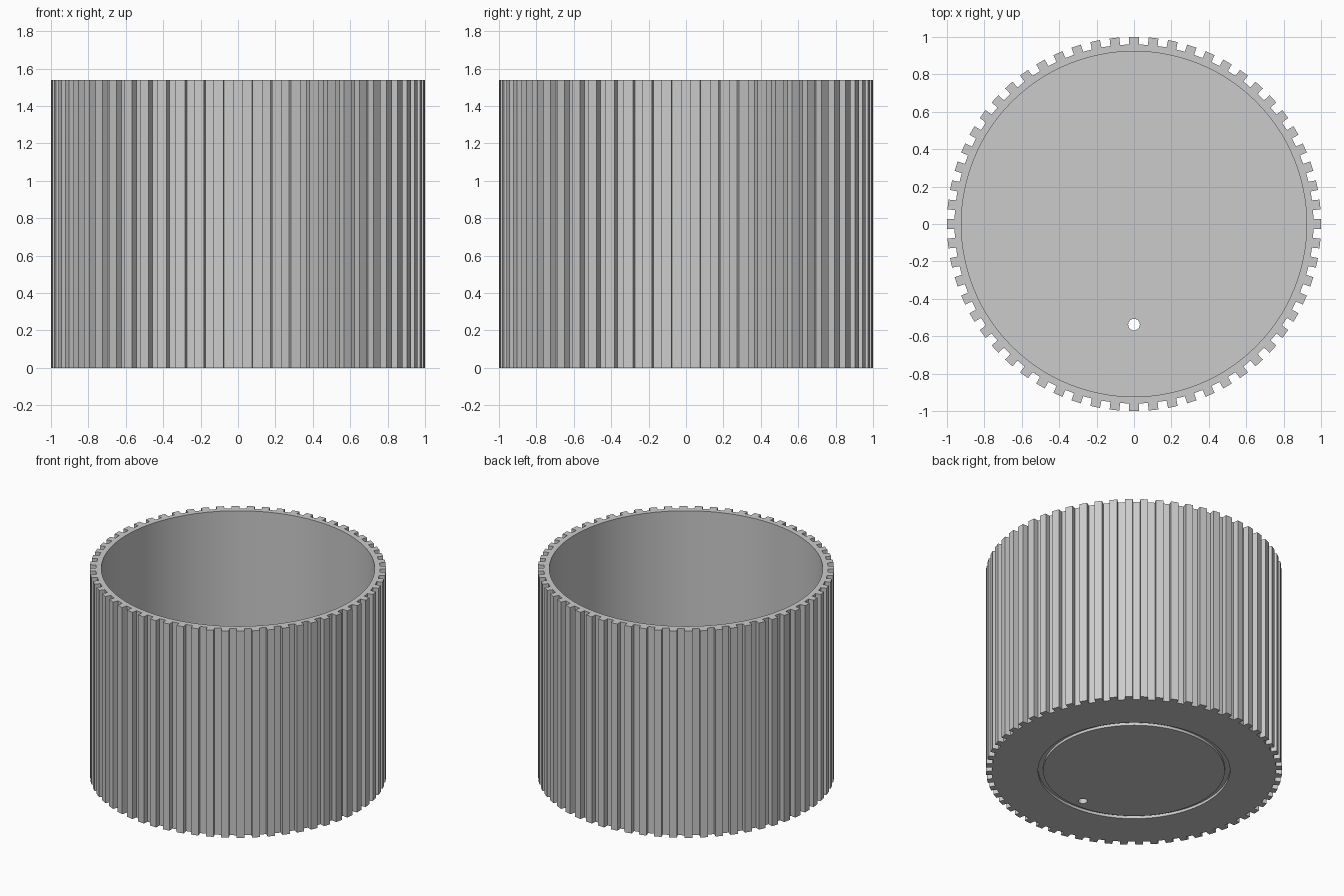
import bpy
import bmesh
from math import cos, sin, tau, asin, sqrt

TEETH, HEIGHT, FLOOR = 60, 1.54, 0.077
TIP, ROOT, BORE = 1.0, 0.96, 0.923

cube = bpy.data.objects.get("Cube")
if cube:
    bpy.data.objects.remove(cube, do_unlink=True)

grey = bpy.data.materials.new("light grey")
grey.use_nodes = True
grey.diffuse_color = (0.6, 0.6, 0.6, 1)
grey.node_tree.nodes["Principled BSDF"].inputs["Base Color"].default_value = (0.6, 0.6, 0.6, 1)


def finish(bm, name):
    bmesh.ops.recalc_face_normals(bm, faces=bm.faces)
    mesh = bpy.data.meshes.new(name)
    bm.to_mesh(mesh)
    bm.free()
    mesh.materials.append(grey)
    obj = bpy.data.objects.new(name, mesh)
    bpy.context.collection.objects.link(obj)
    return obj


def prism(name, outline, z0, z1):
    """Closed outline pulled straight up from z0 to z1."""
    bm = bmesh.new()
    face = bm.faces.new([bm.verts.new((x, y, z0)) for x, y in outline])
    top = bmesh.ops.extrude_face_region(bm, geom=[face])["geom"]
    verts = [g for g in top if isinstance(g, bmesh.types.BMVert)]
    bmesh.ops.translate(bm, verts=verts, vec=(0, 0, z1 - z0))
    return finish(bm, name)


def circle(radius, count, cy=0):
    return [(radius * cos(tau * i / count), cy + radius * sin(tau * i / count))
            for i in range(count)]


def ring(name, r0, r1, z0, z1, count):
    """Rectangular section swept round the z axis."""
    bm = bmesh.new()
    section = [(r0, z0), (r1, z0), (r1, z1), (r0, z1)]
    loops = [[bm.verts.new((r * cos(tau * i / count), r * sin(tau * i / count), z))
              for r, z in section] for i in range(count)]
    for i in range(count):
        a, b = loops[i - 1], loops[i]
        for k in range(4):
            bm.faces.new((a[k - 1], a[k], b[k], b[k - 1]))
    return finish(bm, name)


# Outline with straight-sided teeth, one centred on each axis
half = 0.0262
outline = []
for i in range(TEETH):
    a = tau * i / TEETH
    for r, side in ((ROOT, -half), (TIP, -half), (TIP, half), (ROOT, half)):
        along = sqrt(r * r - side * side) if r == ROOT else r
        outline.append((along * cos(a) - side * sin(a), along * sin(a) + side * cos(a)))
cup = prism("ribbed_cup", outline, 0, HEIGHT)

# Cavity, drain hole and round groove under the base
cutters = [
    prism("cavity_cutter", circle(BORE, 128), FLOOR, HEIGHT + 0.1),
    prism("hole_cutter", circle(0.031, 32, -0.538), -0.1, FLOOR + 0.1),
    ring("groove_cutter", 0.613, 0.648, -0.1, 0.02, 128),
]
for cutter in cutters:
    cutter.hide_render = True
    mod = cup.modifiers.new(cutter.name, "BOOLEAN")
    mod.operation = "DIFFERENCE"
    mod.solver = "EXACT"
    mod.object = cutter

# Keep the cut result and drop the cutters
bpy.context.view_layer.update()
graph = bpy.context.evaluated_depsgraph_get()
result = bpy.data.meshes.new_from_object(cup.evaluated_get(graph))
cup.modifiers.clear()
cup.data = result
for cutter in cutters:
    bpy.data.objects.remove(cutter, do_unlink=True)

# Smooth round walls, crisp edges
bpy.ops.object.select_all(action="DESELECT")
cup.select_set(True)
bpy.context.view_layer.objects.active = cup
bpy.ops.object.shade_smooth_by_angle(angle=0.35)
